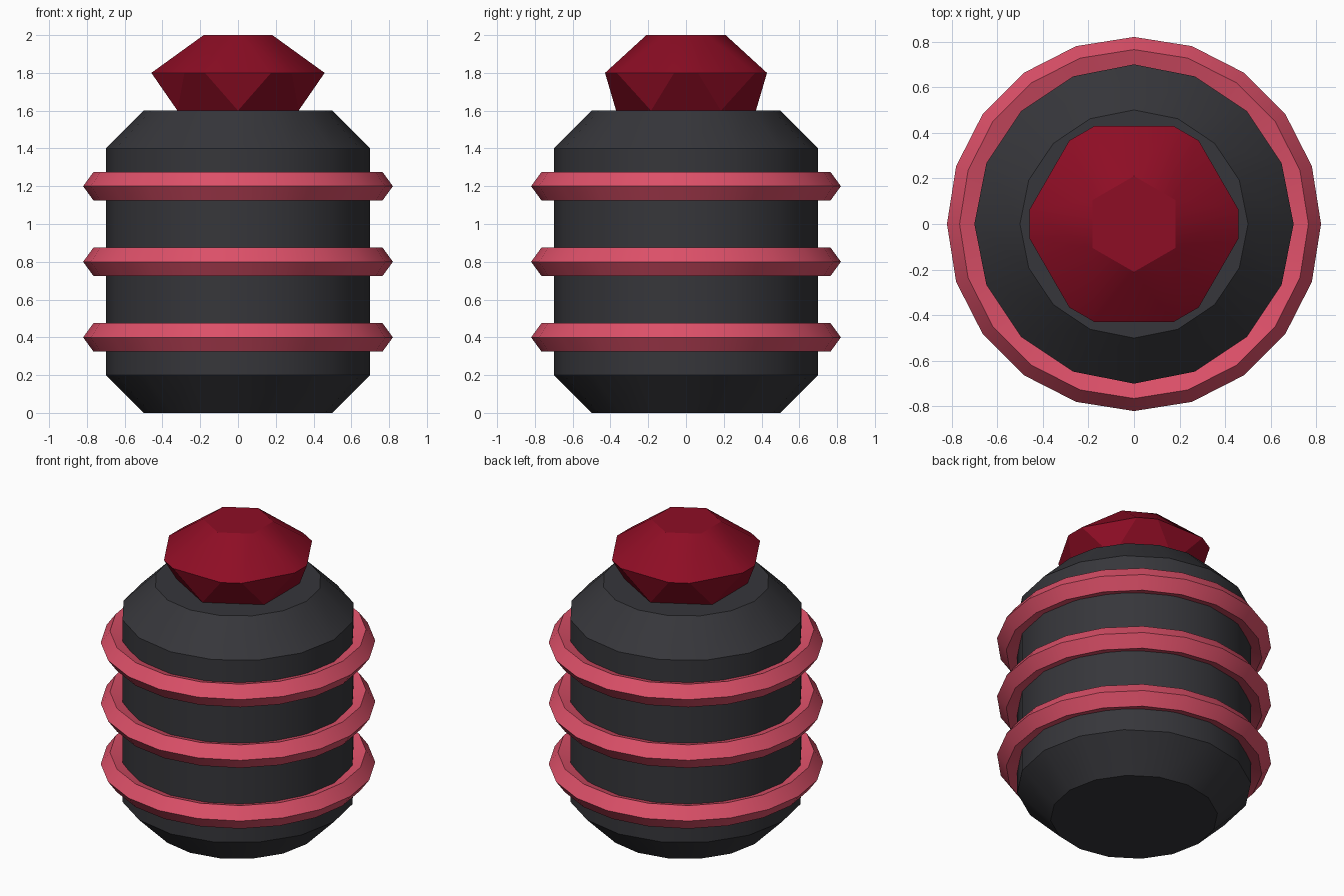
import bpy, bmesh, math

if "Cube" in bpy.data.objects:
    bpy.data.objects.remove(bpy.data.objects["Cube"])


def material(name, rgb):
    m = bpy.data.materials.new(name)
    m.diffuse_color = (*rgb, 1)
    m.use_nodes = True
    m.node_tree.nodes["Principled BSDF"].inputs["Base Color"].default_value = m.diffuse_color
    return m


charcoal = material("charcoal", (0.037, 0.037, 0.043))
pink_red = material("pink red", (0.72, 0.08, 0.14))
deep_red = material("deep red", (0.27, 0.004, 0.018))


def polar(r, degrees, z):
    a = math.radians(degrees)
    return (r * math.cos(a), r * math.sin(a), z)


def finish(bm, name, mat):
    """Smooth the shallow edges, keep the steep ones sharp."""
    bmesh.ops.recalc_face_normals(bm, faces=bm.faces[:])
    for f in bm.faces:
        f.smooth = True
    for e in bm.edges:
        e.smooth = e.calc_face_angle(0) < math.radians(30)
    mesh = bpy.data.meshes.new(name)
    bm.to_mesh(mesh)
    bm.free()
    mesh.materials.append(mat)
    obj = bpy.data.objects.new(name, mesh)
    bpy.context.collection.objects.link(obj)
    return obj


def lathe(name, profile, sides, mat, closed=False):
    """Turn an (r, z) profile round z; cap it, or close it into a ring."""
    bm = bmesh.new()
    loops = [[bm.verts.new(polar(r, 360 * i / sides, z)) for i in range(sides)]
             for r, z in profile]
    pairs = list(zip(loops, loops[1:]))
    if closed:
        pairs.append((loops[-1], loops[0]))
    else:
        bm.faces.new(loops[0])
        bm.faces.new(loops[-1])
    for a, b in pairs:
        for i in range(sides):
            j = (i + 1) % sides
            bm.faces.new((a[i], a[j], b[j], b[i]))
    return finish(bm, name, mat)


# Barrel body with chamfered ends
lathe("body", [(0.5, 0), (0.7, 0.2), (0.7, 1.4), (0.5, 1.6)], 16, charcoal)

# Three bands with a five-sided section
for n, z in enumerate((0.4, 0.8, 1.2)):
    section = [(0.74 + 0.08 * math.cos(k * math.tau / 5),
                z + 0.08 * math.sin(k * math.tau / 5)) for k in range(5)]
    lathe(f"band_{n + 1}", section, 20, pink_red, closed=True)

# Faceted gem: hexagon table and foot, girdle hexagon with clipped corners
bm = bmesh.new()
for k in range(6):
    bm.verts.new(polar(0.21, 60 * k + 30, 2.0))
    bm.verts.new(polar(0.37, 60 * k + 30, 1.6))
    for turn in (-7.8, 7.8):
        bm.verts.new(polar(0.463, 60 * k + turn, 1.8))
bmesh.ops.convex_hull(bm, input=bm.verts[:])
bmesh.ops.dissolve_limit(bm, angle_limit=math.radians(1),
                         verts=bm.verts[:], edges=bm.edges[:])
finish(bm, "gem_stopper", deep_red)
